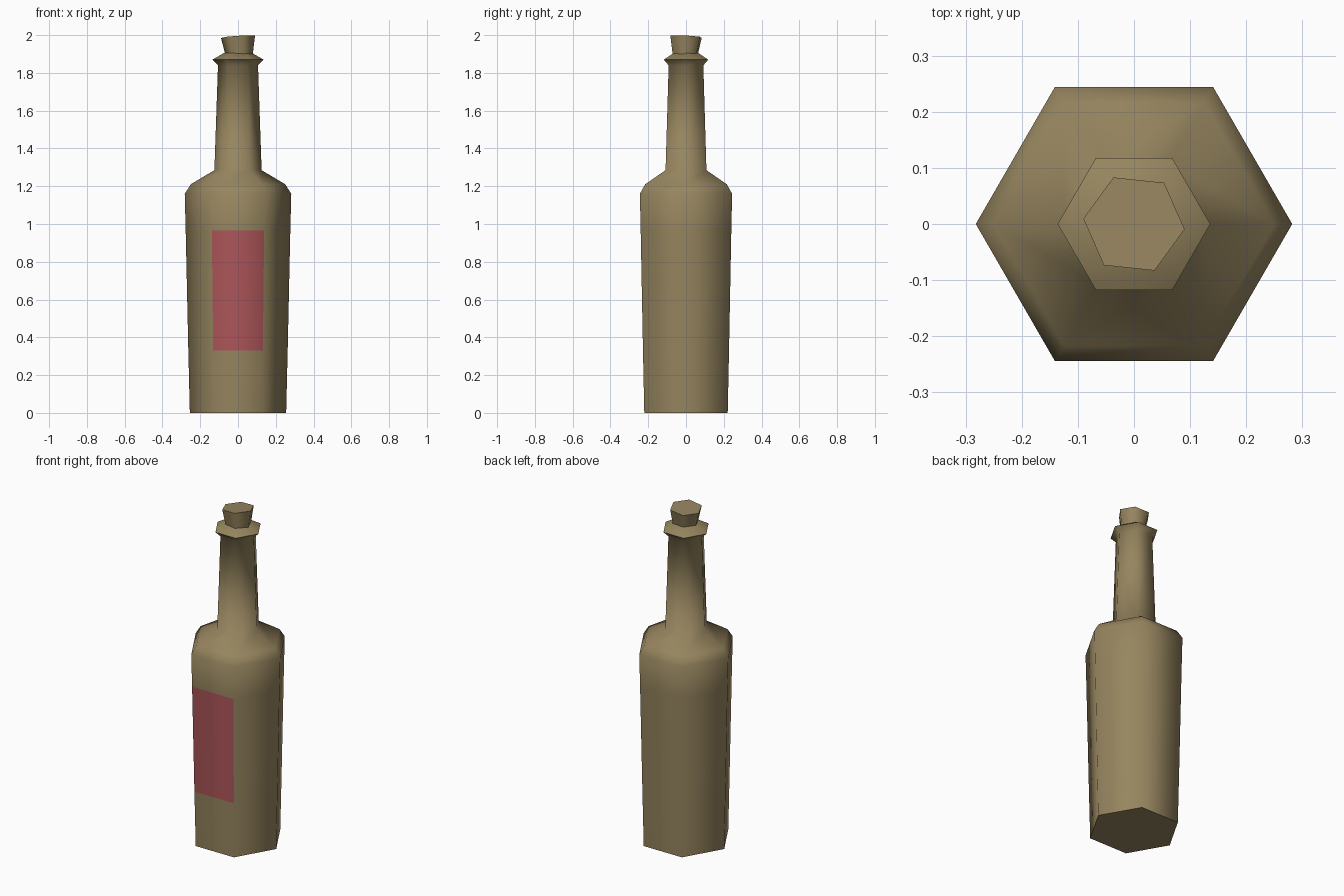
import bpy, bmesh, math
from mathutils import Matrix

cube = bpy.data.objects.get("Cube")
if cube:
    bpy.data.objects.remove(cube, do_unlink=True)

SIDES = 6


def make_material(name, colour):
    mat = bpy.data.materials.new(name)
    mat.use_nodes = True
    mat.diffuse_color = colour
    shader = mat.node_tree.nodes["Principled BSDF"]
    shader.inputs["Base Color"].default_value = colour
    shader.inputs["Roughness"].default_value = 0.8
    return mat


def lathe(name, profile, materials):
    """Six-sided solid from (radius, height) pairs, capped at both ends."""
    bm = bmesh.new()
    rings = []
    for radius, z in profile:
        angles = [math.tau * i / SIDES for i in range(SIDES)]
        rings.append([bm.verts.new((radius * math.cos(a), radius * math.sin(a), z)) for a in angles])
    for low, high in zip(rings, rings[1:]):
        for i in range(SIDES):
            j = (i + 1) % SIDES
            bm.faces.new((low[i], low[j], high[j], high[i]))
    bm.faces.new(rings[0][::-1])
    bm.faces.new(rings[-1])
    bm.normal_update()
    mesh = bpy.data.meshes.new(name)
    bm.to_mesh(mesh)
    bm.free()
    obj = bpy.data.objects.new(name, mesh)
    bpy.context.collection.objects.link(obj)
    for mat in materials:
        mesh.materials.append(mat)
    bpy.ops.object.select_all(action="DESELECT")
    obj.select_set(True)
    bpy.context.view_layer.objects.active = obj
    bpy.ops.object.shade_smooth_by_angle(angle=math.radians(66))
    return obj


tan = make_material("tan glass", (0.305, 0.235, 0.114, 1))
red = make_material("red label", (0.42, 0.092, 0.1, 1))

# Bottle: body, shoulder, neck and flared lip; two rings bound the label
label_low, label_high = 0.33, 0.965
bottle = lathe("bottle", [
    (0.255, 0), (0.263, label_low), (0.277, label_high), (0.282, 1.16),
    (0.25, 1.21), (0.125, 1.285), (0.106, 1.84), (0.136, 1.87), (0.075, 1.905),
], [tan, red])

# Label: the front side between its two rings
for face in bottle.data.polygons:
    if face.normal.y < -0.95 and label_low < face.center.z < label_high:
        face.material_index = 1

# Stopper: flared plug, slightly twisted and tilted
stopper = lathe("stopper", [(0.068, -0.12), (0.091, 0)], [tan])
stopper.data.transform(
    Matrix.Translation((0, 0, 1.992))
    @ Matrix.Rotation(math.radians(-4), 4, "Y")
    @ Matrix.Rotation(math.radians(-3), 4, "X")
    @ Matrix.Rotation(math.radians(-6), 4, "Z"))
